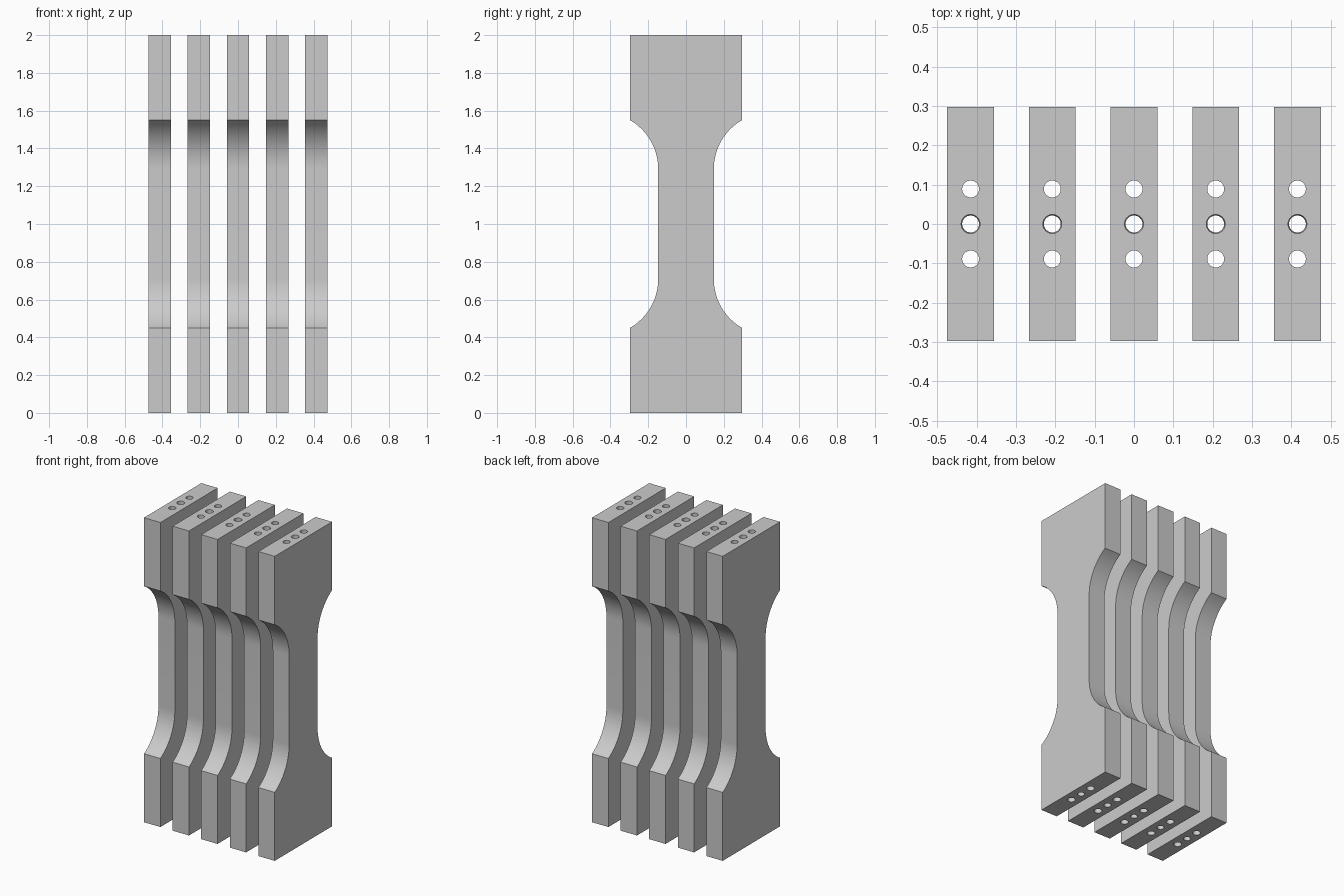
import bpy, bmesh, math

if "Cube" in bpy.data.objects:
    bpy.data.objects.remove(bpy.data.objects["Cube"])

COUNT, PITCH, THICK = 5, 0.2077, 0.119
GRIP, WAIST, R, HEIGHT = 0.297, 0.1475, 0.296, 2.0
GRIP_Z = 0.45
ARC_STEPS = 20

grey = bpy.data.materials.new("light_grey")
grey.diffuse_color = (0.6, 0.6, 0.6, 1)
grey.use_nodes = True
grey.node_tree.nodes["Principled BSDF"].inputs["Base Color"].default_value = grey.diffuse_color


def mirror_z(points):
    return [(y, HEIGHT - z) for y, z in reversed(points)]


# One quarter of the outline: grip, then fillet blending into the waist
end_angle = math.acos(1 - (GRIP - WAIST) / R)
arc_z = GRIP_Z + R * math.sin(end_angle)
quarter = [(GRIP, 0)]
for i in range(ARC_STEPS + 1):
    a = end_angle * (1 - i / ARC_STEPS)
    quarter.append((WAIST + R * (1 - math.cos(a)), arc_z - R * math.sin(a)))
right = quarter + mirror_z(quarter)
outline = right + [(-y, z) for y, z in reversed(right)]


def hole_cutter(name, x, y, r_bottom, r_top):
    bpy.ops.mesh.primitive_cone_add(vertices=32, radius1=r_bottom, radius2=r_top,
                                    depth=HEIGHT + 0.02, location=(x, y, HEIGHT / 2))
    ob = bpy.context.object
    ob.name = name
    ob.data.materials.append(grey)
    return ob


def make_bar(index):
    x = (index - (COUNT - 1) / 2) * PITCH
    # Extruded waisted plate
    bm = bmesh.new()
    face = bm.faces.new([bm.verts.new((x - THICK / 2, y, z)) for y, z in outline])
    ext = bmesh.ops.extrude_face_region(bm, geom=[face])
    moved = [v for v in ext["geom"] if isinstance(v, bmesh.types.BMVert)]
    bmesh.ops.translate(bm, verts=moved, vec=(THICK, 0, 0))
    bmesh.ops.recalc_face_normals(bm, faces=bm.faces)
    mesh = bpy.data.meshes.new(f"test_bar_{index + 1}")
    bm.to_mesh(mesh)
    bm.free()
    mesh.materials.append(grey)
    bar = bpy.data.objects.new(mesh.name, mesh)
    bpy.context.collection.objects.link(bar)

    # Three slightly tapered holes running the full length
    cutters = [hole_cutter("centre_hole", x, 0, 0.0215, 0.0240),
               hole_cutter("front_hole", x, -0.089, 0.0240, 0.0215),
               hole_cutter("back_hole", x, 0.089, 0.0240, 0.0215)]
    bpy.ops.object.select_all(action='DESELECT')
    bar.select_set(True)
    bpy.context.view_layer.objects.active = bar
    for c in cutters:
        mod = bar.modifiers.new(c.name, 'BOOLEAN')
        mod.operation, mod.solver, mod.object = 'DIFFERENCE', 'EXACT', c
        bpy.ops.object.modifier_apply(modifier=mod.name)
    for c in cutters:
        bpy.data.objects.remove(c)
    bpy.ops.object.shade_smooth_by_angle(angle=math.radians(30))


for n in range(COUNT):
    make_bar(n)
